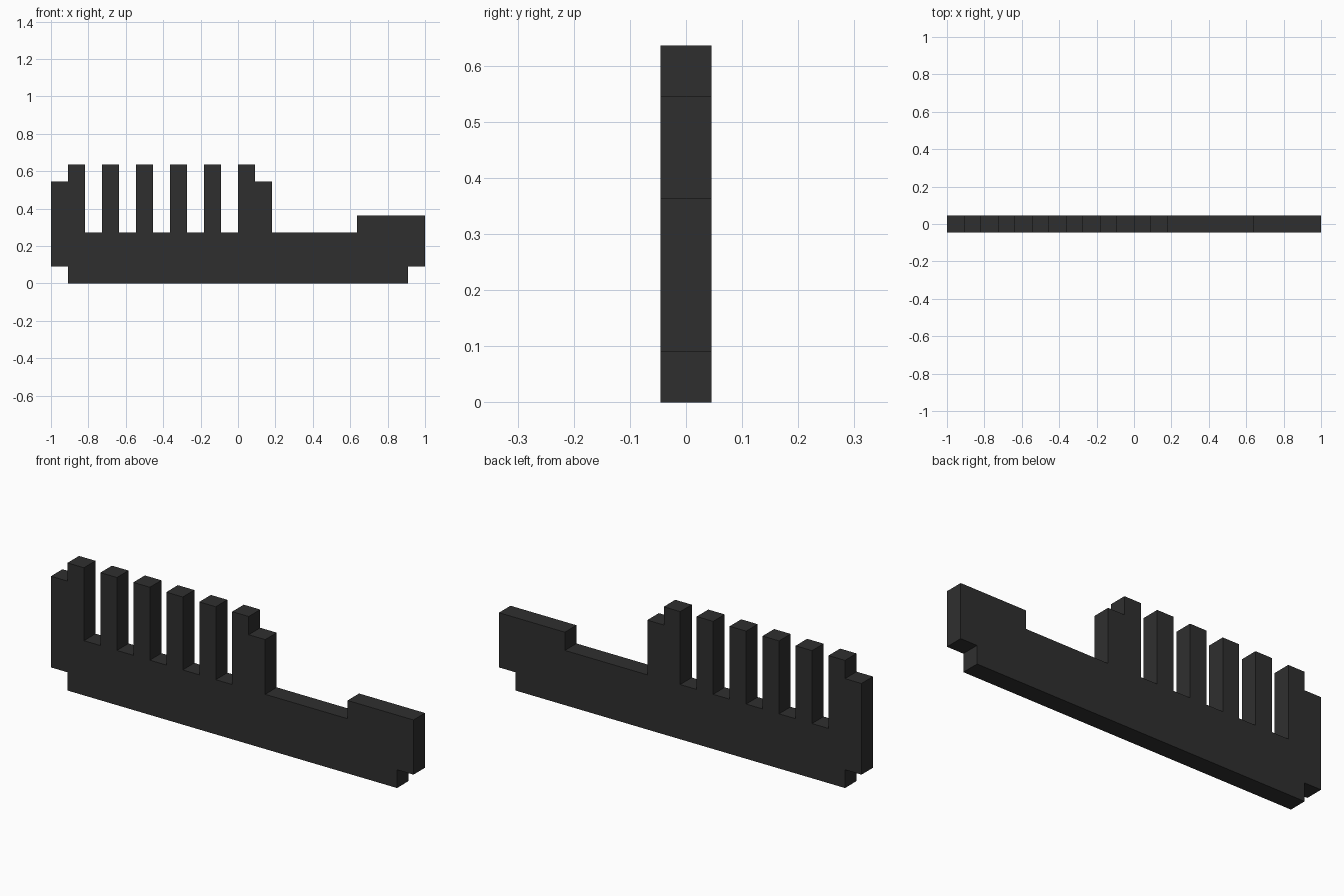
import bpy, bmesh

if "Cube" in bpy.data.objects:
    bpy.data.objects.remove(bpy.data.objects["Cube"])

U = 2 / 22  # one grid cell; the model is 22 cells long and one cell thick

black = bpy.data.materials.new("charcoal black")
black.diffuse_color = (0.028, 0.028, 0.028, 1)
black.use_nodes = True
black.node_tree.nodes["Principled BSDF"].inputs["Base Color"].default_value = black.diffuse_color

# Outline in cells (x, z): underside, right-hand block, low middle
outline = [(1, 0), (21, 0), (21, 1), (22, 1), (22, 4), (18, 4), (18, 3),
           (13, 3), (13, 6), (12, 6)]
# Six upright teeth, from right to left
for x in range(11, 0, -2):
    outline += [(x + 1, 7), (x, 7)]
    if x > 1:
        outline += [(x, 3), (x - 1, 3)]
# Left shoulder and end
outline += [(1, 6), (0, 6), (0, 1), (1, 1)]

# Extrude the outline to one cell of thickness
bm = bmesh.new()
front = bm.faces.new([bm.verts.new(((x - 11) * U, -U / 2, z * U)) for x, z in outline])
ext = bmesh.ops.extrude_face_region(bm, geom=[front], use_keep_orig=True)
moved = [v for v in ext["geom"] if isinstance(v, bmesh.types.BMVert)]
bmesh.ops.translate(bm, verts=moved, vec=(0, U, 0))
bmesh.ops.recalc_face_normals(bm, faces=bm.faces)

mesh = bpy.data.meshes.new("toothed_bar")
bm.to_mesh(mesh)
bm.free()
mesh.materials.append(black)
bar = bpy.data.objects.new("toothed_bar", mesh)
bpy.context.collection.objects.link(bar)
